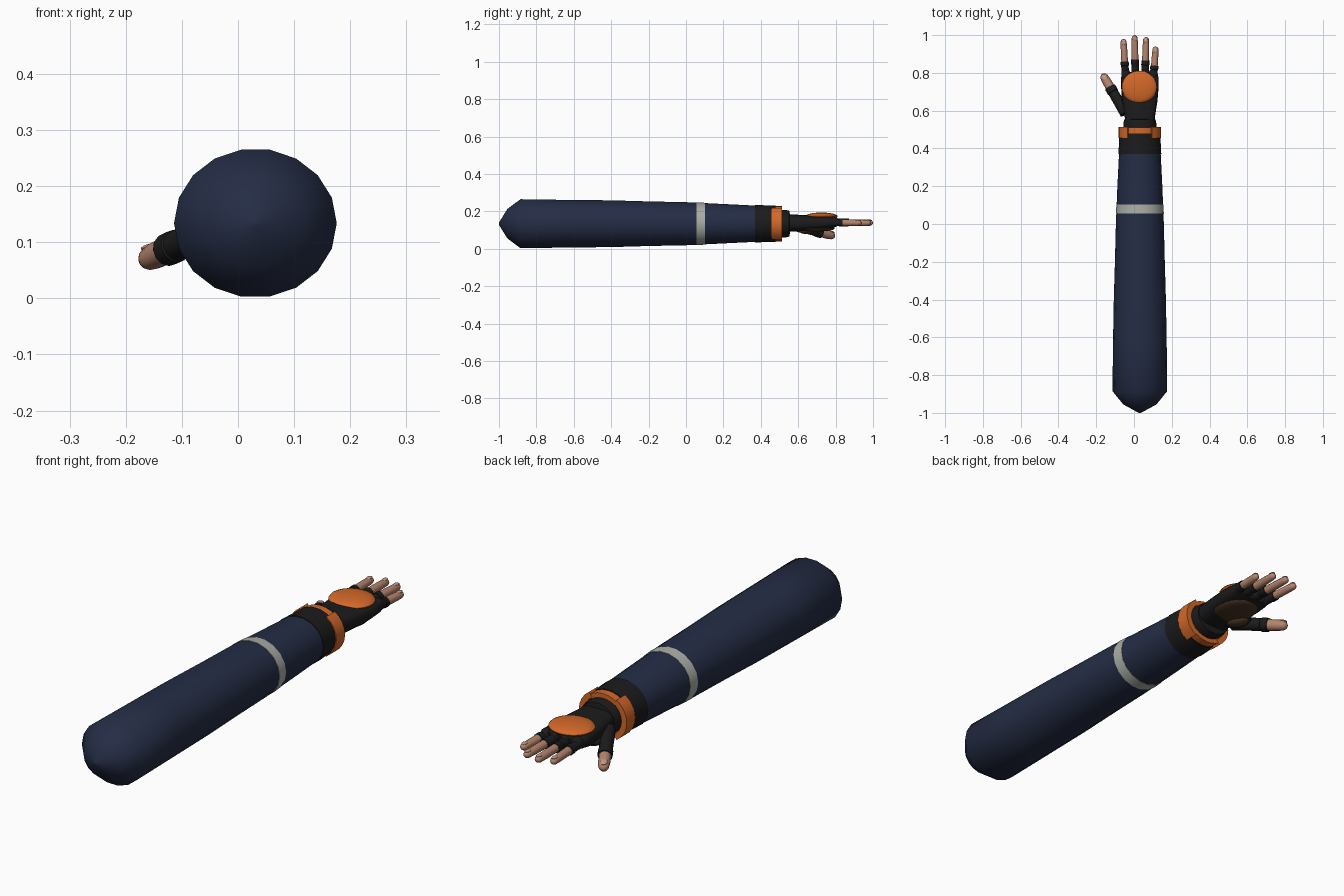
import bpy, bmesh
from math import sin, cos, pi, radians
from mathutils import Vector

if "Cube" in bpy.data.objects:
    bpy.data.objects.remove(bpy.data.objects["Cube"])

def mat(name, rgb):
    m = bpy.data.materials.new(name)
    m.diffuse_color = (*rgb, 1)
    m.use_nodes = True
    m.node_tree.nodes["Principled BSDF"].inputs["Base Color"].default_value = m.diffuse_color
    return m

NAVY = mat("navy_cloth", (.018, .026, .06))
BLACK = mat("black_glove", (.011, .011, .012))
ORANGE = mat("orange_shell", (.66, .14, .022))
SKIN = mat("skin", (.46, .23, .15))
NAIL = mat("nail", (.55, .32, .24))
PALE = mat("pale_band", (.40, .42, .38))
BROWN = mat("brown_leather", (.065, .034, .016))
CX, CZ = .031, .134

def finish(name, bm, m, angle=40):
    bmesh.ops.recalc_face_normals(bm, faces=bm.faces)
    me = bpy.data.meshes.new(name)
    bm.to_mesh(me)
    bm.free()
    me.materials.append(m)
    ob = bpy.data.objects.new(name, me)
    bpy.context.collection.objects.link(ob)
    bpy.ops.object.select_all(action='DESELECT')
    ob.select_set(True)
    bpy.context.view_layer.objects.active = ob
    bpy.ops.object.shade_smooth_by_angle(angle=radians(angle))
    return ob

def loft(name, secs, m, n=18, power=1.0, angle=40):
    """Rings (centre, width radius, height radius) across the first-to-last axis."""
    axis = (Vector(secs[-1][0]) - Vector(secs[0][0])).normalized()
    side = axis.cross(Vector((0, 0, 1))).normalized()
    up = side.cross(axis)
    curve = lambda v: (abs(v) ** power) * (1 if v > 0 else -1)
    bm = bmesh.new()
    rings = []
    for c, rx, rz in secs:
        rings.append([bm.verts.new(Vector(c) + side * rx * curve(cos(2 * pi * i / n))
                                   + up * rz * curve(sin(2 * pi * i / n))) for i in range(n)])
    for a, b in zip(rings, rings[1:]):
        for i in range(n):
            bm.faces.new((a[i], a[(i + 1) % n], b[(i + 1) % n], b[i]))
    bm.faces.new(rings[0])
    bm.faces.new(rings[-1])
    return finish(name, bm, m, angle)

def along(rows):
    return [((CX, y, CZ), rx, rz) for y, rx, rz in rows]

def ellipsoid(name, c, r, m, rot=(0, 0, 0), seg=20):
    bm = bmesh.new()
    bmesh.ops.create_uvsphere(bm, u_segments=seg, v_segments=10, radius=1)
    bmesh.ops.scale(bm, vec=r, verts=bm.verts)
    ob = finish(name, bm, m, 60)
    ob.location, ob.rotation_euler = c, rot
    return ob

def arc_band(name, a0, a1, y0, y1, rin, rout, m, steps):
    """Curved plate around the wrist between two angles in degrees."""
    bm = bmesh.new()
    rows = []
    for i in range(steps + 1):
        a = radians(a0 + (a1 - a0) * i / steps)
        rows.append([bm.verts.new((CX + r[0] * cos(a), y, CZ + r[1] * sin(a)))
                     for r, y in ((rin, y0), (rout, y0), (rout, y1), (rin, y1))])
    for p, q in zip(rows, rows[1:]):
        for k in range(4):
            bm.faces.new((p[k], p[(k + 1) % 4], q[(k + 1) % 4], q[k]))
    bm.faces.new(rows[0])
    bm.faces.new(rows[-1])
    return finish(name, bm, m)

# Sleeve with rounded shoulder end, stripe and cuff
loft("sleeve", along([(-1, .006, .006), (-.955, .088, .08), (-.885, .145, .133), (-.62, .142, .129),
                      (-.4, .138, .127), (-.2, .132, .121), (0, .127, .117), (.2, .119, .107),
                      (.38, .110, .098)]), NAVY, angle=60)
loft("sleeve_stripe", along([(.055, .118, .10), (.055, .127, .1165), (.102, .124, .1135), (.102, .115, .10)]), PALE)
loft("cuff", along([(.37, .100, .09), (.37, .1135, .1015), (.478, .108, .0985), (.478, .09, .08)]), BLACK)

# Bracelet: narrow ring plus wide side plates
for nm, a in (("top", 50), ("bottom", 230)):
    arc_band("bracelet_" + nm, a, a + 80, .478, .512, (.085, .075), (.106, .094), ORANGE, 6)
for nm, a in (("right", -55), ("left", 125)):
    arc_band("bracelet_plate_" + nm, a, a + 110, .456, .514, (.088, .08), (.1125, .104), ORANGE, 8)

# Wrist and palm
loft("wrist", along([(.46, .088, .076), (.535, .087, .074), (.552, .083, .07), (.556, .07, .05)]), BLACK)
loft("palm", [((CX, y, z), rx, rz) for y, z, rx, rz in (
    (.53, .138, .076, .047), (.58, .138, .082, .045), (.65, .138, .093, .041), (.72, .139, .099, .038),
    (.775, .140, .099, .032), (.805, .140, .092, .022))], BLACK, 24, .7, 60)
ellipsoid("back_shell", (.028, .725, .174), (.093, .086, .020), ORANGE, seg=28)
ellipsoid("palm_pad", (.03, .69, .108), (.083, .105, .016), BROWN)
ellipsoid("thumb_mound", (-.03, .635, .108), (.036, .062, .024), BLACK, (0, 0, radians(24)))
ellipsoid("thumb_pad", (-.022, .645, .101), (.032, .05, .022), BROWN, (0, 0, radians(24)))

def finger(name, base, tip, split, r):
    b, t = Vector(base), Vector(tip)
    L = (t - b).length
    p = lambda f: tuple(b.lerp(t, f))
    # gloved half with raised hem
    loft(name + "_glove", [(p(0), r * 1.2, r * 1.2), (p(split * .6), r * 1.12, r * 1.12),
                           (p(split * .8), r * 1.1, r * 1.1), (p(split * .82), r * 1.22, r * 1.22),
                           (p(split), r * 1.2, r * 1.2), (p(split), r * .8, r * .8)], BLACK, 12)
    # bare tip, rounded by a quarter circle
    secs = [(p(split * .9), r, r), (p((split + 1) / 2), r * .97, r * .97)]
    for k in range(5):
        a = k * pi / 2 / 4.3
        secs.append((p(1 - r * (1.1 - 1.1 * sin(a)) / L), r * .9 * cos(a), r * .88 * cos(a)))
    loft(name + "_tip", secs, SKIN, 12, angle=60)
    d = (t - b).normalized()
    n = d.cross(Vector((0, 0, 1))).normalized().cross(d)
    rot = d.to_track_quat('Y', 'Z').to_euler()
    ellipsoid(name + "_nail", Vector(p(1 - r * 1.1 / L)) + n * r * .78, (r * .6, r * .85, r * .22), NAIL, rot, 12)

# Four fingers with knuckles, and the thumb
for nm, bx, tx, ty, s in (("index", -.043, -.056, .98, .56), ("middle", .008, .003, 1, .50),
                          ("ring", .057, .064, .99, .51), ("little", .101, .115, .94, .56)):
    finger(nm + "_finger", (bx, .74, .142), (tx, ty, .138), .5 if nm != "little" else .49, .0178)
    ellipsoid(nm + "_knuckle", (bx, .79, .144), (.025, .032, .026), BLACK, seg=14)
finger("thumb", (-.045, .585, .125), (-.168, .795, .066), .66, .0245)
